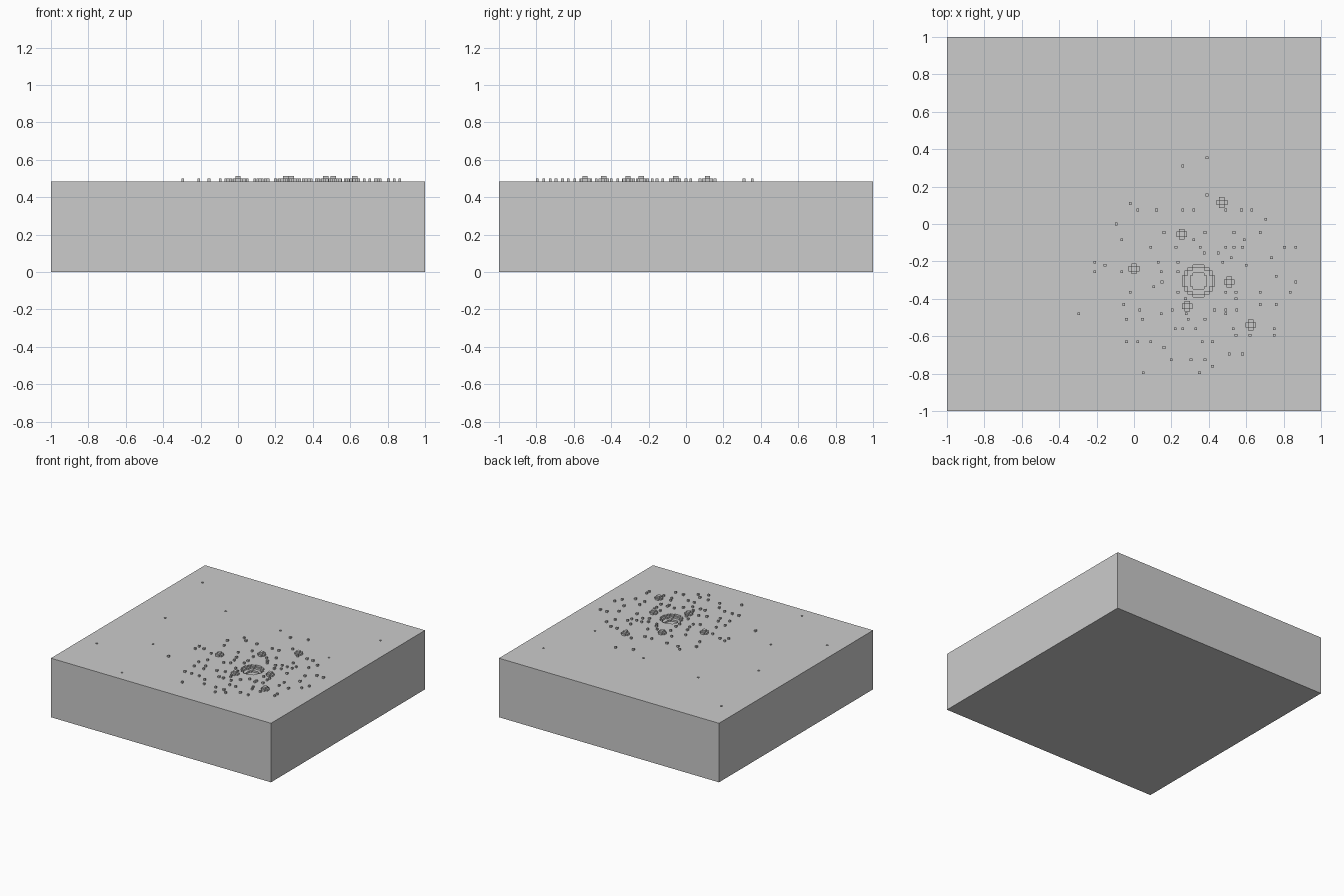
import bpy, bmesh, math

if "Cube" in bpy.data.objects:
    bpy.data.objects.remove(bpy.data.objects["Cube"])

V = 2 / 140          # size of one small cube
TOP = 0.485          # height of the slab's top face


def stepped_circle(r):
    """Blocky circle outline, r cells in radius."""
    w = [round(math.sqrt(r * r - (k + 0.5) ** 2)) for k in range(r)]
    q = []
    for k in range(r):
        if k and w[k] != w[k - 1]:
            q.append((w[k], k))
        if k == r - 1 or w[k + 1] != w[k]:
            q.append((w[k], k + 1))
    b = q[::-1]
    return q + [(-x, y) for x, y in b] + [(-x, -y) for x, y in q] + [(x, -y) for x, y in b]


def prism(bm, outline, x, y, z0, z1):
    """Closed upright prism; the outline is in cells."""
    low = [bm.verts.new((x + u * V, y + v * V, z0)) for u, v in outline]
    high = [bm.verts.new((x + u * V, y + v * V, z1)) for u, v in outline]
    bm.faces.new(low[::-1])
    bm.faces.new(high)
    n = len(low)
    for i in range(n):
        j = (i + 1) % n
        bm.faces.new((low[i], low[j], high[j], high[i]))


def finish(bm, name, hidden=False):
    me = bpy.data.meshes.new(name)
    bm.to_mesh(me)
    bm.free()
    ob = bpy.data.objects.new(name, me)
    bpy.context.collection.objects.link(ob)
    ob.hide_render = hidden
    ob.hide_viewport = hidden
    return ob


square = [(0.5, 0.5), (-0.5, 0.5), (-0.5, -0.5), (0.5, -0.5)]
octagon = [(0.6 * math.cos(math.radians(22.5 + 45 * i)),
            0.6 * math.sin(math.radians(22.5 + 45 * i))) for i in range(8)]

# Slab
bm = bmesh.new()
prism(bm, [(70, 70), (-70, 70), (-70, -70), (70, -70)], 0, 0, 0, TOP)
slab = finish(bm, "slab")


def cut(cutter):
    m = slab.modifiers.new(cutter.name, 'BOOLEAN')
    m.operation = 'DIFFERENCE'
    m.solver = 'EXACT'
    m.object = cutter


# Stepped crater, three layers deep
for i, r in enumerate((6, 5, 3)):
    bm = bmesh.new()
    prism(bm, stepped_circle(r), 0.345, -0.305, TOP - (i + 1) * V, TOP + 0.05)
    cut(finish(bm, f"crater_cutter_{i + 1}", True))

# Tiny pits scattered far from the crater
pits = [(-84, 74), (-41, 42.5), (-71, 7), (83, 66.5), (12, 38), (69, 19.5),
        (-52, -36), (-87, -59), (-42, -90.5)]
bm = bmesh.new()
for x, y in pits:
    prism(bm, octagon, x / 100, y / 100, TOP - V / 2, TOP + 0.05)
cut(finish(bm, "pit_cutter", True))

# Two-step mounds around the crater
bm = bmesh.new()
for x, y in [(47, 11.5), (25.5, -5.5), (0, -24), (51, -31), (28.5, -44), (62.5, -54)]:
    prism(bm, stepped_circle(2), x / 100, y / 100, TOP, TOP + V)
    prism(bm, [(2 * u, 2 * v) for u, v in square], x / 100, y / 100, TOP + V, TOP + 2 * V)
finish(bm, "mounds")

# Small cubes of debris: rows of x positions keyed by y, in hundredths
rows = {
    35.5: [39], 31: [26], 15.5: [39], 11: [-2], 7.5: [2, 12, 26, 32, 49, 57.5, 63],
    2.5: [70.5], 0: [-9.5], -4.5: [16, 38, 53.5, 67.5], -8.5: [-6.5, 32, 59],
    -12.5: [9, 22.5, 35.5, 49, 53.5, 58, 80.5, 86.5], -15.5: [37.5, 45],
    -18: [52, 73.5], -20.5: [-21, 13, 23.5, 47.5], -22: [-15.5, 60],
    -25.5: [-21, -6.5, 14.5, 23.5], -28: [76], -31: [15, 86.5], -33.5: [10.5],
    -36.5: [-2, 23.5, 49, 54.5, 67.5, 83.5], -40: [27.5, 54.5],
    -43: [-5.5, 67.5, 76], -46: [3, 20.5, 43, 49, 55], -48: [-29.5, 14.5, 28, 49],
    -51: [-4, 4.5, 29, 38], -56: [22, 26, 33, 53, 75], -59.5: [54.5, 62, 75],
    -63: [-4, 2, 9, 36.5, 42], -66: [16], -69.5: [51, 58], -72.5: [20, 30.5, 38],
    -76: [42], -79.5: [5, 35],
}
bm = bmesh.new()
for y, xs in rows.items():
    for x in xs:
        prism(bm, square, x / 100, y / 100, TOP, TOP + V)
finish(bm, "debris")
